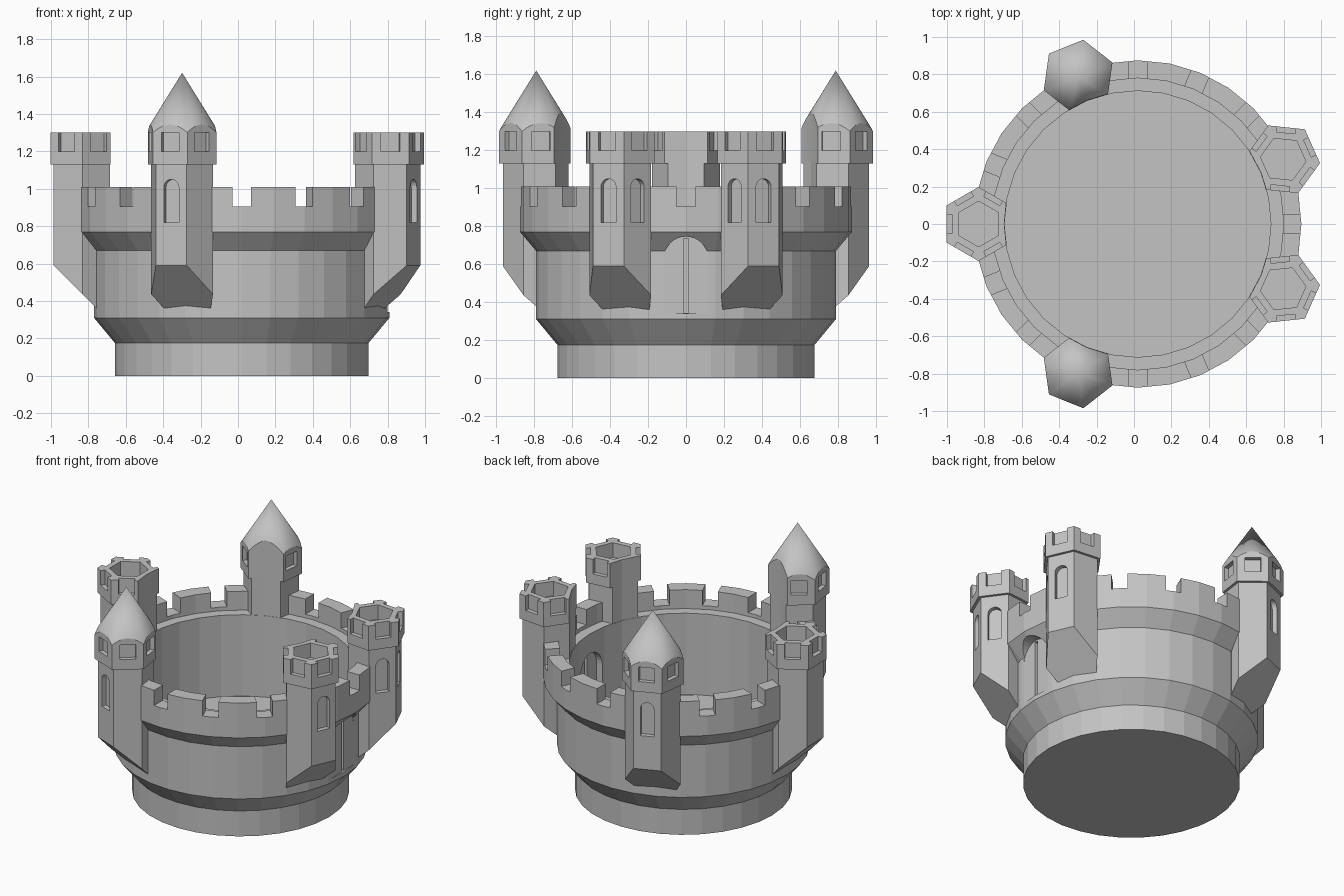
import bpy
import bmesh
from math import sin, cos, pi, radians
from mathutils import Matrix, Vector

if "Cube" in bpy.data.objects:
    bpy.data.objects.remove(bpy.data.objects["Cube"])

stone = bpy.data.materials.new("grey_stone")
stone.use_nodes = True
grey = (0.55, 0.55, 0.55, 1)
stone.diffuse_color = grey
stone.node_tree.nodes["Principled BSDF"].inputs["Base Color"].default_value = grey

CENTRE = Matrix.Translation((0.02, 0, 0))
TOWER_R = 0.851      # distance of tower axes from the keep axis
SHAFT_R = 0.178
HEAD_R = 0.198
INNER_R = 0.712


def turn(degrees):
    return Matrix.Rotation(radians(degrees), 4, "Z")


def ring(radius, sides, start=0.0):
    return [(radius * cos(start + 2 * pi * i / sides),
             radius * sin(start + 2 * pi * i / sides)) for i in range(sides)]


def add_prism(bm, points, offset, matrix):
    """Extrude a closed polygon along an offset."""
    verts = [bm.verts.new(matrix @ Vector(p)) for p in points]
    face = bm.faces.new(verts)
    out = bmesh.ops.extrude_face_region(bm, geom=[face])
    moved = [v for v in out["geom"] if isinstance(v, bmesh.types.BMVert)]
    bmesh.ops.translate(bm, verts=moved, vec=matrix.to_3x3() @ Vector(offset))


def add_column(bm, radius, sides, z0, z1, matrix, start=0.0):
    points = [(x, y, z0) for x, y in ring(radius, sides, start)]
    add_prism(bm, points, (0, 0, z1 - z0), matrix)


def add_hex(bm, radius, z0, z1, matrix):
    add_column(bm, radius, 6, z0, z1, matrix, pi / 6)


def add_box(bm, x0, x1, half, z0, z1, matrix):
    points = [(x0, -half, z0), (x0, half, z0), (x0, half, z1), (x0, -half, z1)]
    add_prism(bm, points, (x1 - x0, 0, 0), matrix)


def add_arch(bm, x0, x1, half, z0, top, matrix):
    """Round-headed opening running along x."""
    spring = top - half
    points = [(x0, -half, z0), (x0, half, z0)]
    points += [(x0, half * cos(pi * i / 16), spring + half * sin(pi * i / 16))
               for i in range(17)]
    add_prism(bm, points, (x1 - x0, 0, 0), matrix)


def finish(bm, name):
    bmesh.ops.recalc_face_normals(bm, faces=bm.faces)
    mesh = bpy.data.meshes.new(name)
    bm.to_mesh(mesh)
    bm.free()
    mesh.materials.append(stone)
    obj = bpy.data.objects.new(name, mesh)
    bpy.context.collection.objects.link(obj)
    return obj


def combine(obj, bm, operation="DIFFERENCE"):
    """Apply a boolean with a temporary cutter."""
    cutter = finish(bm, "cutter")
    cutter.hide_render = True
    mod = obj.modifiers.new("cut", "BOOLEAN")
    mod.operation = operation
    mod.solver = "EXACT"
    mod.object = cutter
    bpy.context.view_layer.objects.active = obj
    bpy.ops.object.modifier_apply(modifier=mod.name)
    bpy.data.objects.remove(cutter)


def clear_courtyard(obj):
    bm = bmesh.new()
    add_column(bm, INNER_R + 0.002, 32, 0.1, 1.8, CENTRE)
    combine(obj, bm)


# Round keep: base, flare, wall, cornice, parapet, walkway and floor
profile = [(0, 0), (0.678, 0), (0.678, 0.175), (0.79, 0.31), (0.79, 0.67),
           (0.875, 0.77), (0.875, 1.01), (0.78, 1.01), (0.78, 0.88),
           (INNER_R, 0.88), (INNER_R, 0.32), (0, 0.32)]
bm = bmesh.new()
verts = [bm.verts.new((r, 0, z)) for r, z in profile]
edges = [bm.edges.new(pair) for pair in zip(verts, verts[1:])]
bmesh.ops.spin(bm, geom=verts + edges, cent=(0, 0, 0), axis=(0, 0, 1),
               angle=2 * pi, steps=32)
bmesh.ops.remove_doubles(bm, verts=bm.verts, dist=0.0005)
bmesh.ops.transform(bm, matrix=CENTRE, verts=bm.verts)
keep = finish(bm, "round_keep")

# Parapet gaps
bm = bmesh.new()
for i in range(16):
    add_box(bm, 0.74, 0.95, 0.05, 0.905, 1.1, CENTRE @ turn(i * 22.5))
combine(keep, bm)

# Gate: arch through the cornice, inner recess and the slit between the leaves
bm = bmesh.new()
add_arch(bm, 0.777, 0.95, 0.118, 0.34, 0.745, CENTRE)
add_arch(bm, 0.6, 0.745, 0.118, 0.34, 0.745, CENTRE)
combine(keep, bm)
bm = bmesh.new()
add_box(bm, 0.6, 0.9, 0.013, 0.342, 0.735, CENTRE)
combine(keep, bm)


def make_tower(label, angle, window_turns, roofed):
    place = CENTRE @ turn(angle) @ Matrix.Translation((TOWER_R, 0, 0))

    # Shaft with a sloping underside
    bm = bmesh.new()
    add_hex(bm, SHAFT_R, 0.2, 1.14, Matrix())
    bmesh.ops.recalc_face_normals(bm, faces=bm.faces)
    cut = bmesh.ops.bisect_plane(
        bm, geom=bm.verts[:] + bm.edges[:] + bm.faces[:],
        plane_co=(SHAFT_R * cos(pi / 6), 0, 0.59), plane_no=(1, 0, -1),
        clear_outer=True)
    rim = [e for e in cut["geom_cut"] if isinstance(e, bmesh.types.BMEdge)]
    bmesh.ops.contextual_create(bm, geom=rim)
    bmesh.ops.transform(bm, matrix=place, verts=bm.verts)
    shaft = finish(bm, label + "_shaft")
    clear_courtyard(shaft)

    # Arched window recesses
    if window_turns:
        bm = bmesh.new()
        for a in window_turns:
            add_arch(bm, 0.122, 0.2, 0.043, 0.82, 1.05, place @ turn(a))
        combine(shaft, bm)

    # Wider head, either under a pointed roof or open with a pit
    bm = bmesh.new()
    add_hex(bm, HEAD_R, 1.13, 1.7 if roofed else 1.3, place)
    head = finish(bm, label + ("_roofed_head" if roofed else "_battlement"))
    if roofed:
        bm = bmesh.new()
        bmesh.ops.create_cone(bm, cap_ends=True, segments=64, radius1=0.384,
                              radius2=0, depth=0.62,
                              matrix=place @ Matrix.Translation((0, 0, 1.31)))
        combine(head, bm, "INTERSECT")
    clear_courtyard(head)
    bm = bmesh.new()
    for a in (-120, -60, 0, 60, 120):
        add_box(bm, 0.142, 0.25, 0.05, 1.2, 1.3 if roofed else 1.4,
                place @ turn(a))
    if not roofed:
        add_hex(bm, 0.122, 1.2, 1.4, place)
    combine(head, bm)
    if roofed:
        bpy.ops.object.select_all(action="DESELECT")
        head.select_set(True)
        bpy.context.view_layer.objects.active = head
        bpy.ops.object.shade_smooth_by_angle(angle=radians(20))


# Two gate towers, two roofed towers and one rear tower
for side, name in ((-1, "front"), (1, "back")):
    make_tower(name + "_gate_tower", side * 24, (0, -60 * side), False)
    make_tower(name + "_roofed_tower", side * 112, (0,), True)
make_tower("rear_tower", 180, (), False)
